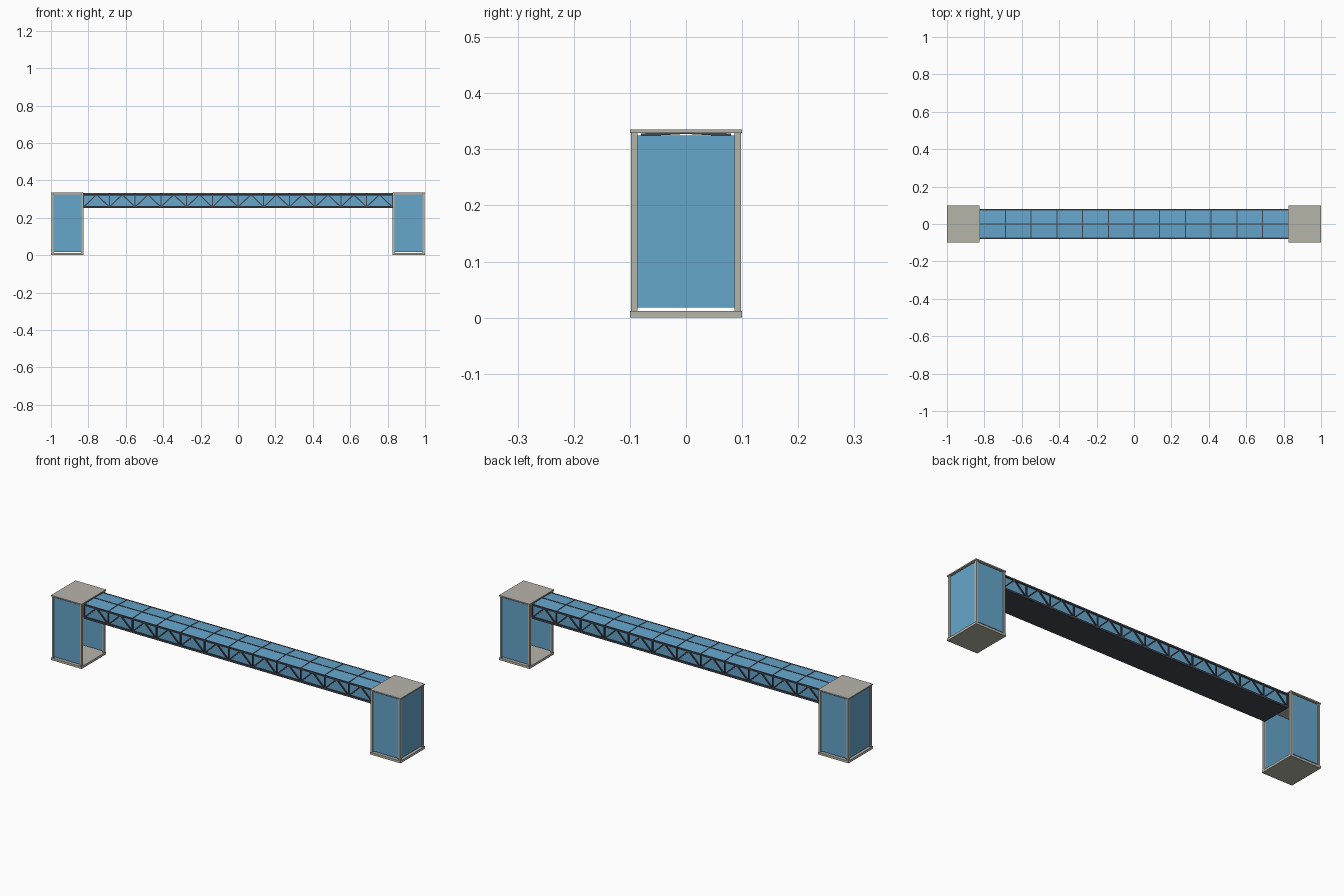
import bpy
from mathutils import Vector

cube = bpy.data.objects.get("Cube")
if cube:
    bpy.data.objects.remove(cube, do_unlink=True)


def material(name, rgb):
    m = bpy.data.materials.new(name)
    m.use_nodes = True
    m.diffuse_color = (*rgb, 1)
    m.node_tree.nodes["Principled BSDF"].inputs["Base Color"].default_value = (*rgb, 1)
    return m


STONE = material("warm grey concrete", (0.47, 0.46, 0.40))
GLASS = material("blue glass", (0.13, 0.38, 0.60))
STEEL = material("dark steel", (0.055, 0.063, 0.08))

SPAN = 0.825          # half length of the bridge
BAYS = 12
BAY = 2 * SPAN / BAYS
SIDE = 0.077          # truss plane
LOW, EAVE, RIDGE = 0.258, 0.324, 0.330


class Part:
    """Collects boxes and bars into one mesh object."""

    def __init__(self, name, mat):
        self.name, self.mat, self.verts, self.faces = name, mat, [], []

    def hexa(self, corners):
        n = len(self.verts)
        self.verts += corners
        for f in ("0132", "4576", "0451", "2376", "0264", "1375"):
            self.faces.append([n + int(c) for c in f])

    def box(self, lo, hi):
        self.hexa([Vector((x, y, z)) for x in (lo[0], hi[0])
                   for y in (lo[1], hi[1]) for z in (lo[2], hi[2])])

    def bar(self, a, b, w, d):
        # Rectangular bar between two points, d measured across the bridge
        a, b = Vector(a), Vector(b)
        ref = Vector((0, 1, 0)) if abs((b - a).normalized().y) < 0.8 else Vector((1, 0, 0))
        u = (b - a).cross(ref).normalized() * w / 2
        v = u.cross(b - a).normalized() * d / 2
        self.hexa([p + i * u + j * v for p in (a, b) for i in (-1, 1) for j in (-1, 1)])

    def build(self):
        mesh = bpy.data.meshes.new(self.name)
        mesh.from_pydata(self.verts, [], self.faces)
        mesh.materials.append(self.mat)
        ob = bpy.data.objects.new(self.name, mesh)
        bpy.context.collection.objects.link(ob)
        # Outward normals
        import bmesh
        bm = bmesh.new()
        bm.from_mesh(mesh)
        bmesh.ops.recalc_face_normals(bm, faces=bm.faces)
        bm.to_mesh(mesh)
        bm.free()


# End towers: base, roof, corner posts, glass on three sides, open inwards
for side, s in (("left", 1), ("right", -1)):
    def span(a, b):
        return sorted((s * a, s * b))

    x0, x1 = span(SPAN, 1.0)
    slab = Part(side + "_tower_base", STONE)
    slab.box((x0, -0.1, 0), (x1, 0.1, 0.012))
    slab.build()

    roof = Part(side + "_tower_roof", STONE)
    roof.box((x0, -0.1, 0.329), (x1, 0.1, 0.335))
    roof.build()

    posts = Part(side + "_tower_posts", STONE)
    for a, b in ((SPAN + 0.002, SPAN + 0.012), (0.986, 0.996)):
        p0, p1 = span(a, b)
        for y0, y1 in ((-0.098, -0.086), (0.086, 0.098)):
            posts.box((p0, y0, 0.012), (p1, y1, 0.329))
    posts.build()

    glass = Part(side + "_tower_glass", GLASS)
    g0, g1 = span(SPAN + 0.012, 0.986)
    for y in (-0.092, 0.092):
        glass.box((g0, y - 0.002, 0.018), (g1, y + 0.002, 0.325))
    e0, e1 = span(0.989, 0.993)
    glass.box((e0, -0.086, 0.018), (e1, 0.086, 0.325))
    glass.build()

# Bridge deck
deck = Part("bridge_deck", STEEL)
deck.box((-SPAN, -0.08, 0.253), (SPAN, 0.08, 0.260))
deck.build()

# Side trusses: chords, posts and paired diagonals in every bay
for side, s in (("front", -1), ("back", 1)):
    y = s * SIDE
    truss = Part(side + "_truss", STEEL)
    truss.bar((-SPAN, y, LOW), (SPAN, y, LOW), 0.009, 0.007)
    truss.bar((-SPAN, y, EAVE), (SPAN, y, EAVE), 0.008, 0.007)
    for i in range(BAYS + 1):
        x = -SPAN + i * BAY
        truss.bar((x, y, LOW), (x, y, EAVE), 0.005, 0.006)
        if i < BAYS:
            peak = (x + BAY / 2, y, EAVE)
            truss.bar((x, y, LOW), peak, 0.006, 0.005)
            truss.bar(peak, (x + BAY, y, LOW), 0.006, 0.005)
    truss.build()

    wall = Part(side + "_bridge_glass", GLASS)
    wall.box((-SPAN, y - s * 0.006 - 0.001, LOW), (SPAN, y - s * 0.006 + 0.001, EAVE))
    wall.build()

# Shallow pitched glass roof with ridge beam and rafters
pane = Part("bridge_roof_glass", GLASS)
frame = Part("bridge_roof_frame", STEEL)
for s in (-1, 1):
    pane.hexa([Vector((x, y, z + t)) for x in (-SPAN, SPAN)
               for y, z in ((s * SIDE, EAVE + 0.002), (0, RIDGE)) for t in (-0.001, 0.001)])
    for i in range(BAYS + 1):
        x = -SPAN + i * BAY
        frame.bar((x, s * SIDE, EAVE + 0.002), (x, 0, RIDGE), 0.005, 0.005)
frame.bar((-SPAN, 0, RIDGE), (SPAN, 0, RIDGE), 0.005, 0.006)
pane.build()
frame.build()
